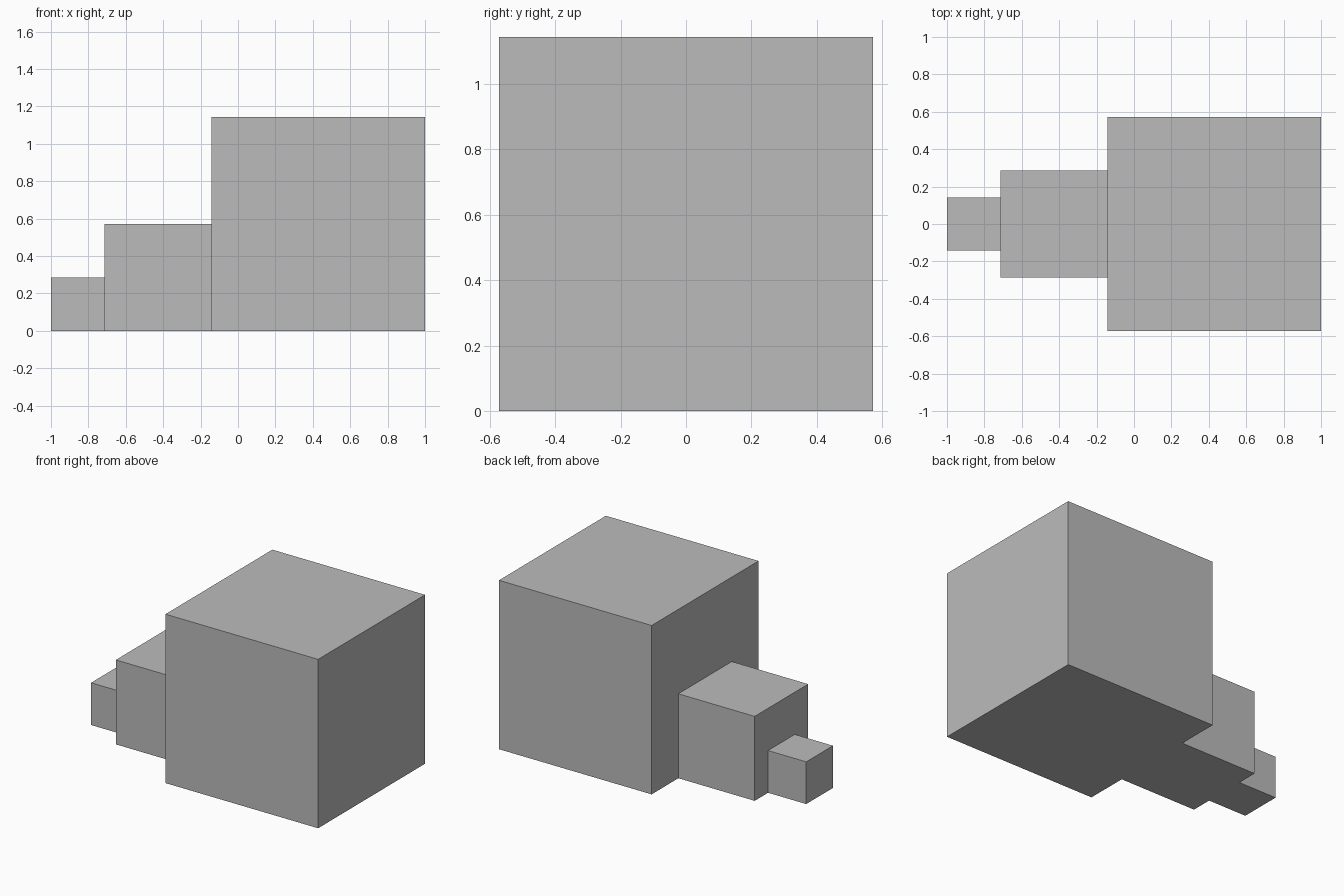
import bpy

if "Cube" in bpy.data.objects:
    bpy.data.objects.remove(bpy.data.objects["Cube"])

# One plain grey for every block
grey = bpy.data.materials.new("plain_grey")
grey.diffuse_color = (0.5, 0.5, 0.5, 1)
grey.use_nodes = True
grey.node_tree.nodes["Principled BSDF"].inputs["Base Color"].default_value = grey.diffuse_color


def block(name, size, left):
    """Cube standing on the ground, with its left face at x = left."""
    bpy.ops.mesh.primitive_cube_add(size=size, location=(left + size / 2, 0, size / 2))
    obj = bpy.context.object
    obj.name = name
    obj.data.materials.append(grey)


# Row of touching cubes, each twice the size of the one before
size, left = 2 / 7, -1.0
for name in ("small_block", "medium_block", "large_block"):
    block(name, size, left)
    left += size
    size *= 2
